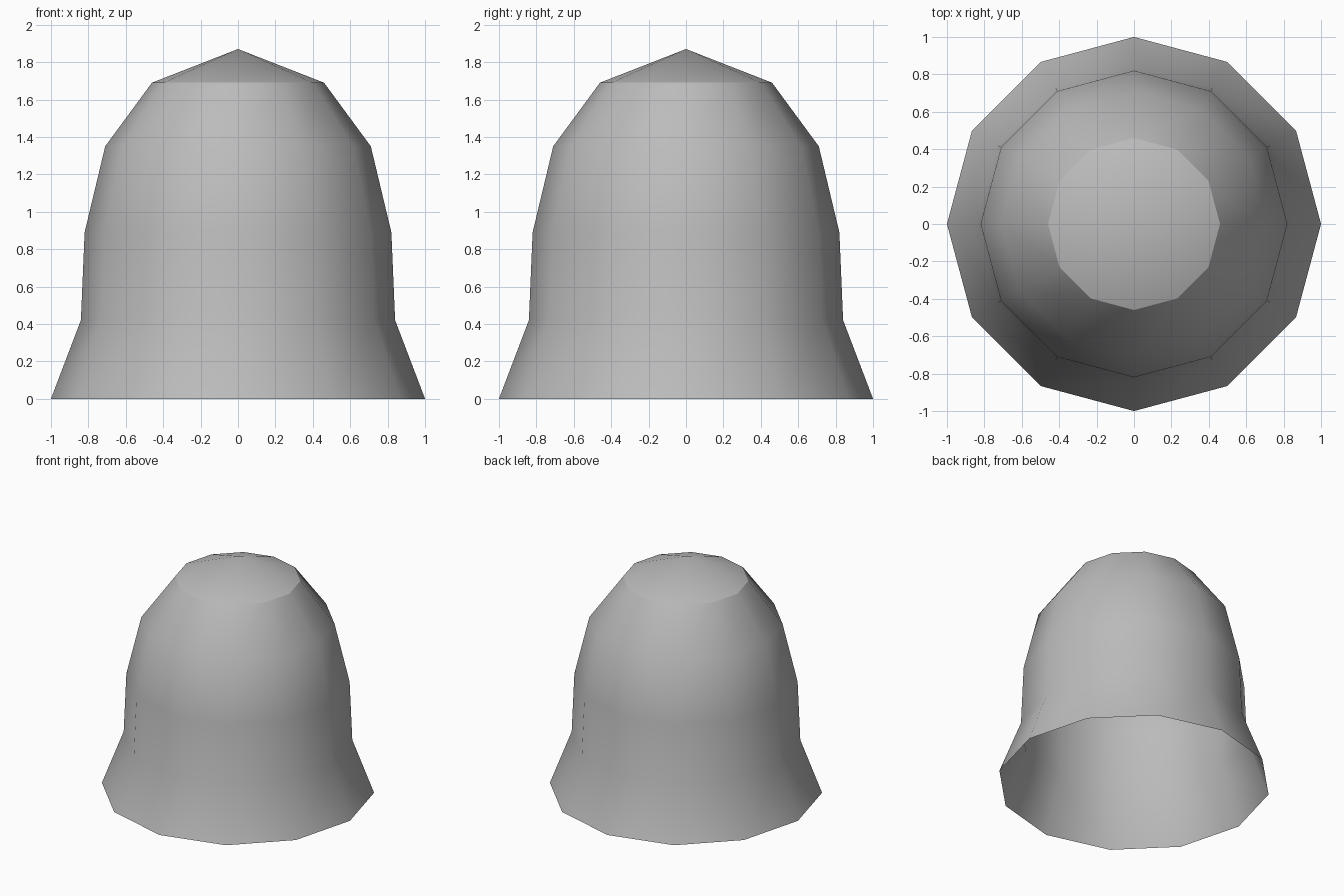
import bpy, bmesh, math

cube = bpy.data.objects.get("Cube")
if cube:
    bpy.data.objects.remove(cube)

# Grey metal
grey = bpy.data.materials.new("grey")
grey.use_nodes = True
colour = (0.5, 0.5, 0.5, 1)
grey.diffuse_color = colour
grey.node_tree.nodes["Principled BSDF"].inputs["Base Color"].default_value = colour

SIDES = 12
# (radius, height) from the open rim up to the shoulder
PROFILE = [(1, 0), (0.84, 0.42), (0.82, 0.89), (0.71, 1.35), (0.46, 1.69)]
TIP = 1.87

# Open, thin bell shell
bm = bmesh.new()
rings = []
for r, z in PROFILE:
    angles = [math.tau * i / SIDES for i in range(SIDES)]
    rings.append([bm.verts.new((r * math.cos(a), r * math.sin(a), z)) for a in angles])
for low, high in zip(rings, rings[1:]):
    for i in range(SIDES):
        j = (i + 1) % SIDES
        bm.faces.new((low[i], low[j], high[j], high[i]))

# Pointed cap
tip = bm.verts.new((0, 0, TIP))
for i in range(SIDES):
    bm.faces.new((rings[-1][i], rings[-1][(i + 1) % SIDES], tip))

mesh = bpy.data.meshes.new("bell_shell")
bm.to_mesh(mesh)
bm.free()
mesh.materials.append(grey)
bell = bpy.data.objects.new("bell_shell", mesh)
bpy.context.collection.objects.link(bell)

# Soft sides with a crisp edge around the cap
bpy.context.view_layer.objects.active = bell
bell.select_set(True)
bpy.ops.object.shade_smooth_by_angle(angle=math.radians(30))
